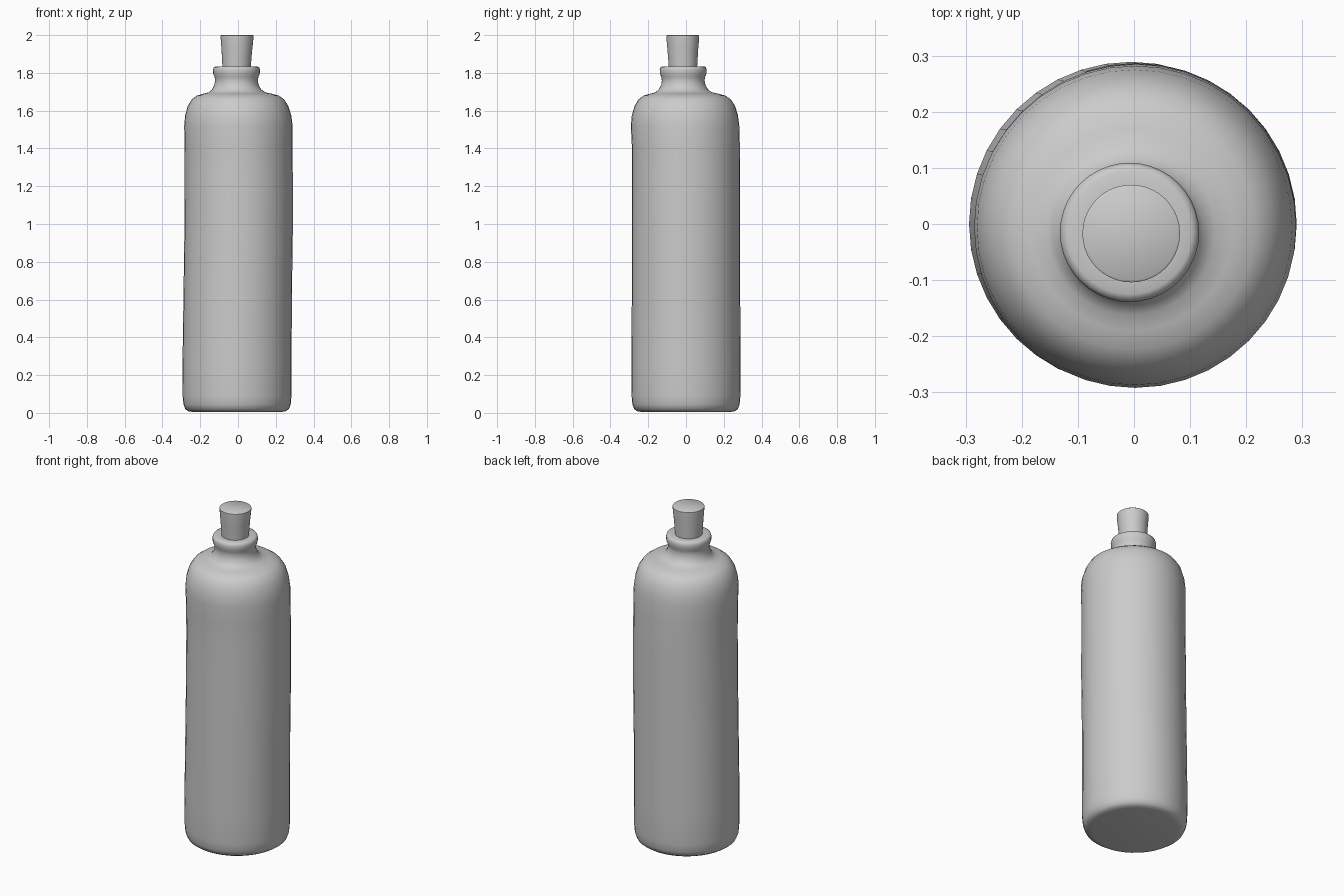
import bpy, bmesh, math

SIDES = 40

def lathe(name, profile):
    """Closed turned part from rings of (radius, z, centre x, centre y)."""
    bm = bmesh.new()
    rings = []
    for r, z, cx, cy in profile:
        ring = []
        for i in range(SIDES):
            a = 2 * math.pi * i / SIDES
            ring.append(bm.verts.new((cx + r * math.cos(a), cy + r * math.sin(a), z)))
        rings.append(ring)
    for lo, hi in zip(rings, rings[1:]):
        for i in range(SIDES):
            j = (i + 1) % SIDES
            bm.faces.new((lo[i], lo[j], hi[j], hi[i]))
    bm.faces.new(rings[0][::-1])
    bm.faces.new(rings[-1])
    bmesh.ops.recalc_face_normals(bm, faces=bm.faces)
    mesh = bpy.data.meshes.new(name)
    bm.to_mesh(mesh)
    bm.free()
    obj = bpy.data.objects.new(name, mesh)
    bpy.context.collection.objects.link(obj)
    bpy.ops.object.select_all(action='DESELECT')
    obj.select_set(True)
    bpy.context.view_layer.objects.active = obj
    bpy.ops.object.shade_smooth_by_angle(angle=math.radians(50))
    return obj

# Hand-made bottle: slightly leaning body, rounded shoulder, neck and lip
lathe("bottle", [
    (0.235, 0.005, -0.005, 0), (0.258, 0.009, -0.005, 0),
    (0.274, 0.02, -0.005, 0), (0.284, 0.045, -0.005, 0),
    (0.288, 0.09, -0.005, 0), (0.289, 0.25, -0.005, 0),
    (0.287, 0.60, -0.002, 0), (0.287, 0.95, 0.003, 0),
    (0.286, 1.25, 0.004, 0), (0.286, 1.42, 0.003, -0.001),
    (0.287, 1.52, 0.002, -0.005), (0.281, 1.575, 0.001, -0.006),
    (0.266, 1.625, 0, -0.006), (0.244, 1.66, 0, -0.007),
    (0.216, 1.68, -0.001, -0.008), (0.180, 1.690, -0.003, -0.01),
    (0.150, 1.697, -0.005, -0.012), (0.130, 1.712, -0.007, -0.014),
    (0.117, 1.737, -0.008, -0.014), (0.113, 1.760, -0.008, -0.015),
    (0.116, 1.778, -0.008, -0.015), (0.123, 1.795, -0.008, -0.015),
    (0.124, 1.817, -0.008, -0.015), (0.120, 1.830, -0.008, -0.015),
    (0.110, 1.835, -0.008, -0.015), (0.076, 1.834, -0.007, -0.015),
])

# Tapered cork stopper
lathe("cork", [
    (0.073, 1.80, -0.007, -0.016), (0.077, 1.86, -0.007, -0.016),
    (0.081, 1.92, -0.006, -0.017), (0.087, 1.985, -0.005, -0.017),
    (0.087, 1.997, -0.005, -0.017), (0.083, 2.0, -0.005, -0.017),
])
